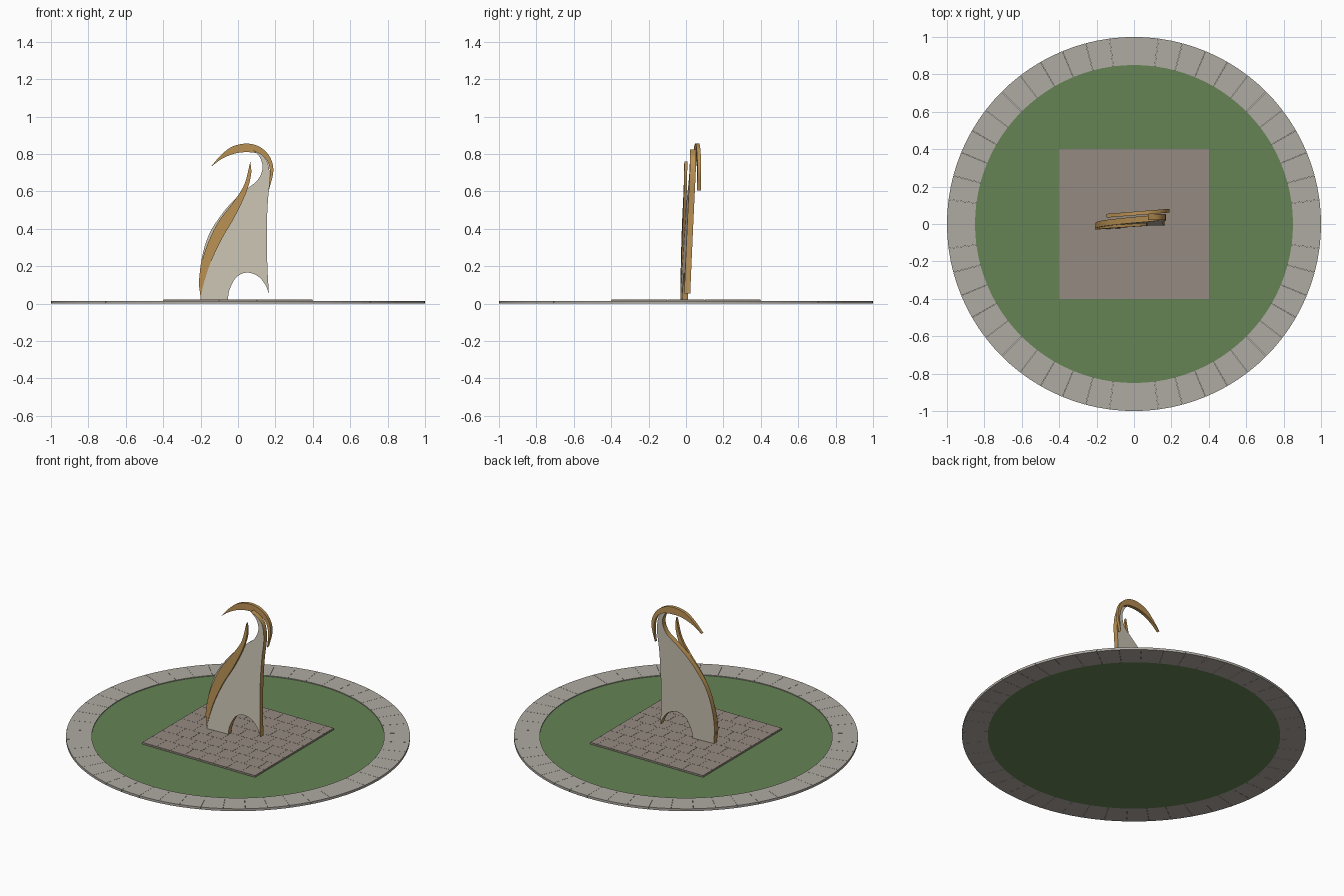
import bpy, bmesh, math
from mathutils import Vector

if "Cube" in bpy.data.objects:
    bpy.data.objects.remove(bpy.data.objects["Cube"])


def material(name, rgb):
    m = bpy.data.materials.new(name)
    m.diffuse_color = (*rgb, 1)
    m.use_nodes = True
    m.node_tree.nodes["Principled BSDF"].inputs["Base Color"].default_value = m.diffuse_color
    return m


STONE = material("stone", (0.60, 0.55, 0.46))
BRONZE = material("bronze", (0.50, 0.29, 0.09))
GRASS = material("grass", (0.13, 0.23, 0.09))
PAVING = material("paving", (0.30, 0.26, 0.22))
KERB = material("kerb", (0.43, 0.40, 0.36))


def finish(name, bm, mats):
    bmesh.ops.recalc_face_normals(bm, faces=bm.faces[:])
    me = bpy.data.meshes.new(name)
    bm.to_mesh(me)
    bm.free()
    for m in mats:
        me.materials.append(m)
    ob = bpy.data.objects.new(name, me)
    bpy.context.collection.objects.link(ob)
    return ob


def spline(pts, n=6):
    """Smooth open curve through the points."""
    v = [Vector(p) for p in pts]
    v = [v[0] * 2 - v[1]] + v + [v[-1] * 2 - v[-2]]
    out = []
    for a, b, c, d in zip(v, v[1:], v[2:], v[3:]):
        for i in range(n):
            t = i / n
            out.append(0.5 * (2 * b + (c - a) * t + (2 * a - 5 * b + 4 * c - d) * t * t
                              + (3 * b - a - 3 * c + d) * t ** 3))
    return out + [v[-2]]


def leaning_plate(name, curves, plane, half, mats):
    """Closed x-z outline, thickened along y about the plane y = a + b*x + c*z."""
    outline = []
    for c in curves:
        for p in spline(c):
            if not outline or (p - outline[-1]).length > 1e-4:
                outline.append(p)
    if (outline[0] - outline[-1]).length < 1e-4:
        outline.pop()
    a, b, c = plane
    bm = bmesh.new()
    front, back = ([bm.verts.new((p.x, a + b * p.x + c * p.y + s * half, p.y))
                    for p in outline] for s in (-1, 1))
    bm.faces.new(front)
    bm.faces.new(back[::-1])
    n = len(outline)
    for i in range(n):
        j = (i + 1) % n
        f = bm.faces.new((front[i], back[i], back[j], front[j]))
        f.material_index = len(mats) - 1
        f.smooth = True
    ob = finish(name, bm, mats)
    bpy.context.view_layer.objects.active = ob
    ob.select_set(True)
    bpy.ops.object.shade_smooth_by_angle(angle=math.radians(35))
    ob.select_set(False)


# round lawn
bm = bmesh.new()
bmesh.ops.create_cone(bm, cap_ends=True, segments=96, radius1=0.85, radius2=0.85, depth=0.01)
bmesh.ops.translate(bm, verts=bm.verts[:], vec=(0, 0, 0.005))
finish("lawn", bm, [GRASS])

# kerb ring of 48 stones with hairline joints
bm = bmesh.new()
N, GAP = 48, 0.0006
for k in range(N):
    a0, a1 = 2 * math.pi * k / N + GAP, 2 * math.pi * (k + 1) / N - GAP
    rows = []
    for a in (a0, (a0 + a1) / 2, a1):
        rows.append([bm.verts.new((r * math.cos(a), r * math.sin(a), z))
                     for r, z in ((0.85, 0), (1, 0), (1, 0.015), (0.85, 0.015))])
    for p, q in zip(rows, rows[1:]):
        for i in range(4):
            bm.faces.new((p[i], p[(i + 1) % 4], q[(i + 1) % 4], q[i]))
    bm.faces.new(rows[0])
    bm.faces.new(rows[-1][::-1])
finish("kerb_ring", bm, [KERB])


# square plaza: slab with staggered pavers
def add_box(bm, x0, x1, y0, y1, z0, z1):
    vs = bmesh.ops.create_cube(bm, size=1)["verts"]
    bmesh.ops.scale(bm, verts=vs, vec=(x1 - x0, y1 - y0, z1 - z0))
    bmesh.ops.translate(bm, verts=vs, vec=((x0 + x1) / 2, (y0 + y1) / 2, (z0 + z1) / 2))


bm = bmesh.new()
add_box(bm, -0.4, 0.4, -0.4, 0.4, 0.008, 0.018)
finish("plaza_slab", bm, [PAVING])
bm = bmesh.new()
for r in range(8):
    cuts = [-0.4] + [-0.4 + 0.1 * k + 0.05 * (r % 2) for k in range(1, 8)] + [0.4]
    for x0, x1 in zip(cuts, cuts[1:]):
        y = -0.4 + 0.1 * r
        add_box(bm, x0 + 0.0005, x1 - 0.0005, y + 0.0005, y + 0.0995, 0.0175, 0.021)
finish("plaza_pavers", bm, [PAVING])

# stone body with bronze edges and an arched opening at the foot
leaning_plate("stone_body", [
    [(-0.2, 0.02), (-0.055, 0.02)],
    [(-0.055, 0.02), (-0.045, 0.075), (-0.01, 0.14), (0.045, 0.166), (0.105, 0.148),
     (0.145, 0.103), (0.165, 0.055)],
    [(0.165, 0.055), (0.157, 0.2), (0.154, 0.4), (0.16, 0.55), (0.17, 0.66),
     (0.162, 0.74), (0.135, 0.79), (0.075, 0.825)],
    [(0.075, 0.825), (0.112, 0.79), (0.13, 0.745), (0.126, 0.70), (0.1, 0.655),
     (0.05, 0.615), (-0.03, 0.545), (-0.1, 0.46), (-0.155, 0.37), (-0.19, 0.26),
     (-0.206, 0.14), (-0.2, 0.02)],
], (-0.004, 0.05, 0.045), 0.016, [STONE, BRONZE])

# curved bronze blade on the front left
leaning_plate("front_blade", [
    [(-0.2, 0.035), (-0.208, 0.13), (-0.18, 0.27), (-0.115, 0.42), (-0.02, 0.55),
     (0.035, 0.64), (0.066, 0.76)],
    [(0.066, 0.76), (0.07, 0.69), (0.042, 0.59), (-0.02, 0.46), (-0.09, 0.34),
     (-0.15, 0.21), (-0.185, 0.1), (-0.2, 0.035)],
], (-0.012, 0.05, 0.01), 0.008, [BRONZE])

# bronze crescent hook behind the top
leaning_plate("top_hook", [
    [(-0.147, 0.73), (-0.09, 0.795), (-0.03, 0.84), (0.05, 0.856), (0.12, 0.836),
     (0.17, 0.785), (0.189, 0.71), (0.165, 0.605)],
    [(0.165, 0.605), (0.172, 0.7), (0.155, 0.765), (0.115, 0.8), (0.05, 0.81),
     (-0.02, 0.802), (-0.09, 0.772), (-0.147, 0.73)],
], (0.056, 0.08, 0.0), 0.01, [BRONZE])
